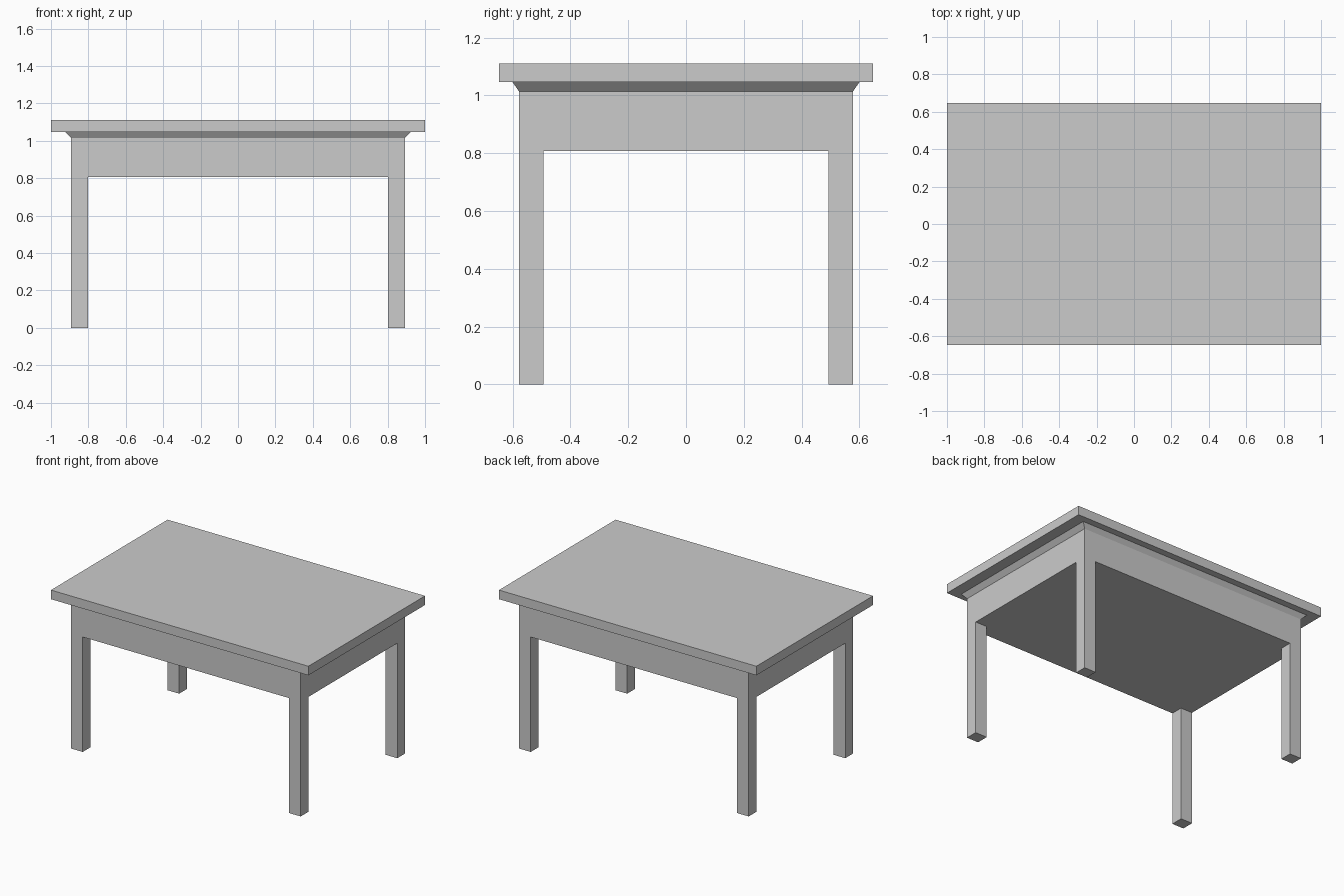
import bpy, bmesh

if "Cube" in bpy.data.objects:
    bpy.data.objects.remove(bpy.data.objects["Cube"])

TOP_Z, SLAB_Z, MOULD_Z, APRON_Z = 1.11, 1.046, 1.014, 0.807
BODY_X, BODY_Y = 0.892, 0.578
LEG_X, LEG_Y = 0.09, 0.085


def tapered_box(name, z0, half0, z1, half1, centre=(0, 0)):
    """Box between two rectangles given by half sizes at heights z0 and z1."""
    bm = bmesh.new()
    bmesh.ops.create_cube(bm, size=2)
    for v in bm.verts:
        z, half = (z1, half1) if v.co.z > 0 else (z0, half0)
        v.co = (centre[0] + v.co.x * half[0], centre[1] + v.co.y * half[1], z)
    mesh = bpy.data.meshes.new(name)
    bm.to_mesh(mesh)
    bm.free()
    obj = bpy.data.objects.new(name, mesh)
    bpy.context.collection.objects.link(obj)
    return obj


# Table top
tapered_box("table_top", SLAB_Z, (1, 0.647), TOP_Z, (1, 0.647))

# Sloping moulding under the top
tapered_box("moulding", MOULD_Z, (BODY_X, BODY_Y), SLAB_Z, (0.922, 0.6))

# Solid apron with a flush underside
tapered_box("apron", APRON_Z, (BODY_X, BODY_Y), MOULD_Z, (BODY_X, BODY_Y))

# Four square corner legs, flush with the apron
leg_half = (LEG_X / 2, LEG_Y / 2)
for side, sx in (("left", -1), ("right", 1)):
    for end, sy in (("front", -1), ("back", 1)):
        centre = (sx * (BODY_X - leg_half[0]), sy * (BODY_Y - leg_half[1]))
        tapered_box(f"{end}_{side}_leg", 0, leg_half, APRON_Z, leg_half, centre)
